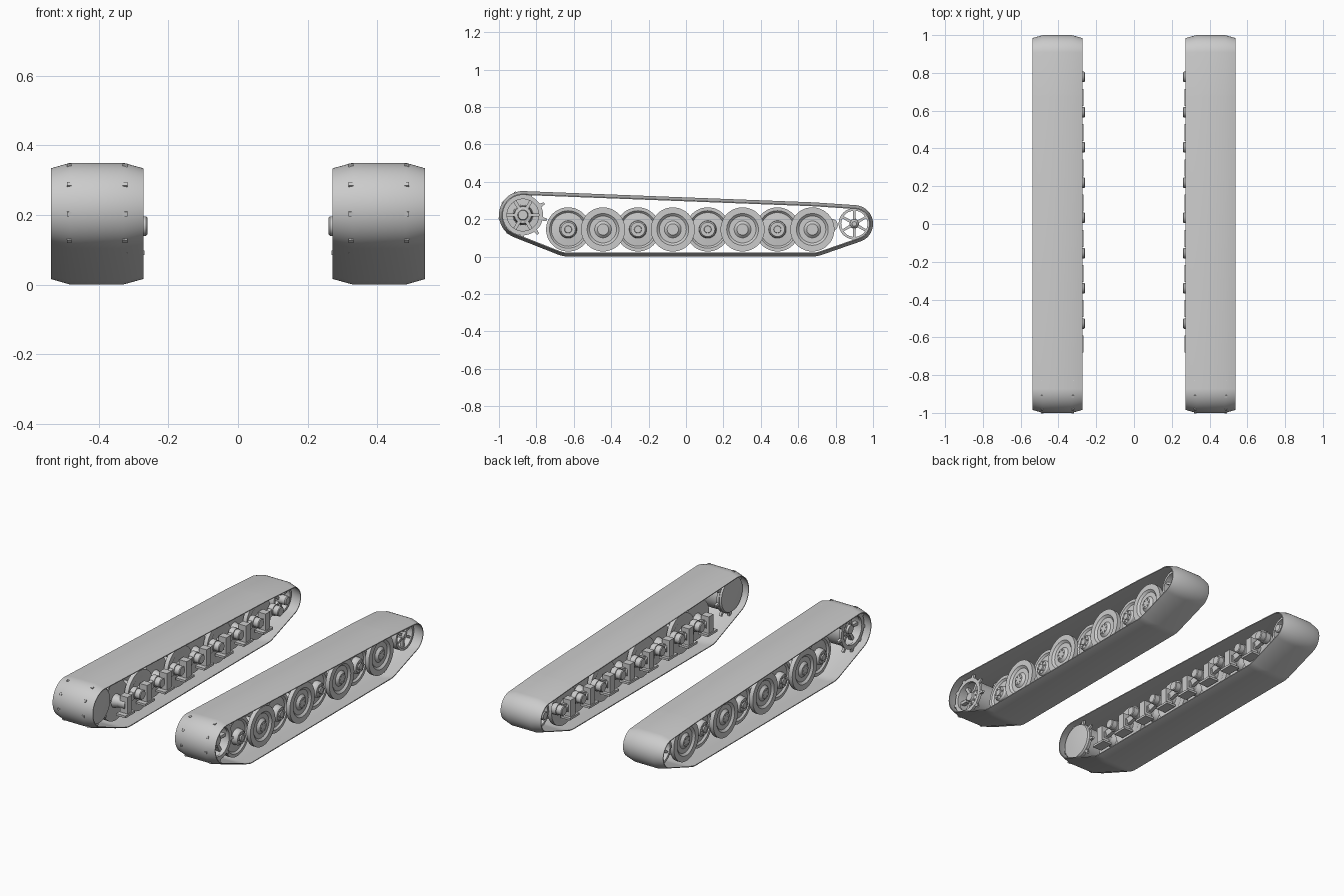
import bpy, bmesh
from math import sin, cos, pi, radians
from mathutils import Matrix, Vector
from mathutils.geometry import convex_hull_2d

cube = bpy.data.objects.get("Cube")
if cube:
    bpy.data.objects.remove(cube, do_unlink=True)

steel = bpy.data.materials.new("grey_steel")
steel.use_nodes = True
GREY = (0.6, 0.6, 0.6, 1)
steel.diffuse_color = GREY
steel.node_tree.nodes["Principled BSDF"].inputs["Base Color"].default_value = GREY

parts = []


def finish(bm, name):
    """Turn a bmesh of the left side into an object mirrored to the right."""
    bmesh.ops.recalc_face_normals(bm, faces=bm.faces)
    mesh = bpy.data.meshes.new(name)
    bm.to_mesh(mesh)
    bm.free()
    mesh.materials.append(steel)
    obj = bpy.data.objects.new(name, mesh)
    bpy.context.scene.collection.objects.link(obj)
    mirror = obj.modifiers.new("Mirror", 'MIRROR')
    mirror.use_mirror_merge = False
    parts.append(obj)
    return obj


def loft(bm, rings):
    """Skin closed rings, joined last to first."""
    loops = [[bm.verts.new(p) for p in ring] for ring in rings]
    for a, b in zip(loops, loops[1:] + loops[:1]):
        for i in range(len(a)):
            j = (i + 1) % len(a)
            bm.faces.new((a[i], a[j], b[j], b[i]))


def lathe(bm, profile, y, z, segments=40):
    """Revolve (x, radius) points round an axle; ends are capped."""
    loops = []
    for x, r in profile:
        loops.append([bm.verts.new((x, y + r * cos(2 * pi * i / segments),
                                    z + r * sin(2 * pi * i / segments)))
                      for i in range(segments)])
    for a, b in zip(loops, loops[1:]):
        for i in range(segments):
            j = (i + 1) % segments
            bm.faces.new((a[i], a[j], b[j], b[i]))
    bm.faces.new(loops[0])
    bm.faces.new(loops[-1])


def ring(bm, x0, x1, r0, r1, y, z, segments=40):
    """Flat-sided hoop round an axle."""
    section = [(x0, r0), (x1, r0), (x1, r1), (x0, r1)]
    angles = [2 * pi * i / segments for i in range(segments)]
    loft(bm, [[(x, y + r * cos(a), z + r * sin(a)) for x, r in section] for a in angles])


def box(bm, x0, x1, y0, y1, z0, z1, pivot=(0, 0), angle=0, taper=1):
    """Box placed relative to a (y, z) pivot and turned round the x axis."""
    verts = bmesh.ops.create_cube(bm, size=1)["verts"]
    turn = Matrix.Rotation(angle, 3, 'X')
    for v in verts:
        c = v.co.copy()
        depth = taper if c.y > 0 else 1
        p = Vector((x0 + (x1 - x0) * (c.x + 0.5), y0 + (y1 - y0) * (c.y + 0.5),
                    (z0 + z1) / 2 + (z1 - z0) * c.z * depth))
        v.co = turn @ p + Vector((0, *pivot))


def bolts(bm, x0, x1, radius, size, y, z, count=6):
    for k in range(count):
        a = 2 * pi * k / count
        lathe(bm, [(x0, size), (x1, size)], y + radius * cos(a), z + radius * sin(a), 8)


SPROCKET = (-0.872, 0.222)
IDLER = (0.90, 0.175)
WHEEL_Z, WHEEL_R = 0.145, 0.118
wheel_ys = [-0.63 + 0.1865 * i for i in range(8)]

# Track belt: one hull wrapped round the end wheels and outermost road wheels
guides = [(SPROCKET, 0.128), (IDLER, 0.10),
          ((wheel_ys[0], WHEEL_Z), 0.145), ((wheel_ys[-1], WHEEL_Z), 0.145)]
samples = [(c, r, 2 * pi * i / 64) for c, r in guides for i in range(64)]
hull = convex_hull_2d([(c[0] + r * cos(a), c[1] + r * sin(a)) for c, r, a in samples])
belt_section = [(0.272, 0.016), (0.33, 0), (0.482, 0), (0.538, 0.016),
                (0.538, 0.021), (0.482, 0.006), (0.33, 0.006), (0.272, 0.021)]
bm = bmesh.new()
rows = []
for i in hull:
    c, r, a = samples[i]
    rows.append([(x, c[0] + (r - d) * cos(a), c[1] + (r - d) * sin(a))
                 for x, d in belt_section])
loft(bm, rows)
finish(bm, "track_belt")

# Road wheels: dished outer pairs alternate with recessed pairs with long hubs
dished = [(0.478, 0.03), (0.472, 0.036), (0.464, 0.045), (0.464, 0.072), (0.475, 0.085),
          (0.475, WHEEL_R), (0.45, WHEEL_R), (0.445, 0.03), (0.365, 0.03),
          (0.36, WHEEL_R), (0.335, WHEEL_R), (0.335, 0.085), (0.342, 0.07), (0.342, 0.03), (0.33, 0.025)]
recessed = [(0.472, 0.018), (0.465, 0.02), (0.465, 0.038), (0.455, 0.045), (0.43, 0.047),
            (0.425, 0.09), (0.435, 0.1), (0.435, WHEEL_R), (0.412, WHEEL_R), (0.408, 0.04),
            (0.397, 0.04), (0.393, WHEEL_R), (0.37, WHEEL_R), (0.37, 0.04), (0.34, 0.03)]
for i, y in enumerate(wheel_ys):
    bm = bmesh.new()
    outer = i % 2 == 1
    lathe(bm, dished if outer else recessed, y, WHEEL_Z, 48)
    if outer:
        bolts(bm, 0.474, 0.482, 0.022, 0.004, y, WHEEL_Z)
    else:
        bolts(bm, 0.46, 0.47, 0.029, 0.005, y, WHEEL_Z)
    finish(bm, "outer_road_wheel" if outer else "inner_road_wheel")

# Suspension: pivot tube, swing arm and upright bracket for every wheel
for y in wheel_ys:
    bm = bmesh.new()
    py, pz = y + 0.103, 0.168
    lathe(bm, [(0.26, 0.024), (0.264, 0.028), (0.33, 0.028)], py, pz, 24)
    lathe(bm, [(0.295, 0.033), (0.325, 0.033)], py, pz, 24)
    box(bm, 0.30, 0.322, -0.105, 0, -0.02, 0.02, (py, pz), radians(12))
    lathe(bm, [(0.29, 0.03), (0.345, 0.03)], y, WHEEL_Z, 24)
    finish(bm, "swing_arm")

    bm = bmesh.new()
    box(bm, 0.275, 0.325, y - 0.022, y + 0.022, 0.09, 0.197)
    box(bm, 0.268, 0.33, y - 0.05, y + 0.04, 0.085, 0.098)
    finish(bm, "suspension_bracket")

# Drive sprocket: closed inner plate, spoked hub and two toothed rings
bm = bmesh.new()
sy, sz = SPROCKET
lathe(bm, [(0.30, 0.04), (0.306, 0.1), (0.318, 0.105), (0.322, 0.05)], sy, sz, 48)
lathe(bm, [(0.31, 0.055), (0.44, 0.05), (0.462, 0.045), (0.468, 0.028), (0.48, 0.025)], sy, sz, 32)
bolts(bm, 0.46, 0.471, 0.036, 0.005, sy, sz, 8)
for x in (0.325, 0.485):
    ring(bm, x - 0.008, x + 0.008, 0.085, 0.108, sy, sz, 48)
    for k in range(9):
        box(bm, x - 0.007, x + 0.007, 0.1, 0.131, -0.011, 0.011, SPROCKET,
            radians(188.8 + 40 * k), 0.55)
ring(bm, 0.32, 0.48, 0.09, 0.098, sy, sz, 48)
for k in range(6):
    box(bm, 0.44, 0.465, 0.04, 0.092, -0.009, 0.009, SPROCKET, pi * k / 3)
finish(bm, "drive_sprocket")

# Rear idler: two open rims on six spokes each
bm = bmesh.new()
iy, iz = IDLER
lathe(bm, [(0.30, 0.02), (0.305, 0.026), (0.46, 0.026), (0.472, 0.02), (0.478, 0.012)], iy, iz, 24)
for x0, x1 in ((0.335, 0.37), (0.44, 0.475)):
    ring(bm, x0, x1, 0.07, 0.084, iy, iz)
    for k in range(6):
        box(bm, x0 + 0.008, x1 - 0.008, 0.02, 0.073, -0.008, 0.008, IDLER, pi * k / 3 + pi / 6, 0.75)
finish(bm, "rear_idler")

# Smooth shading with sharp creases
bpy.ops.object.select_all(action='DESELECT')
for obj in parts:
    obj.select_set(True)
bpy.context.view_layer.objects.active = parts[0]
bpy.ops.object.shade_smooth_by_angle(angle=radians(30))
